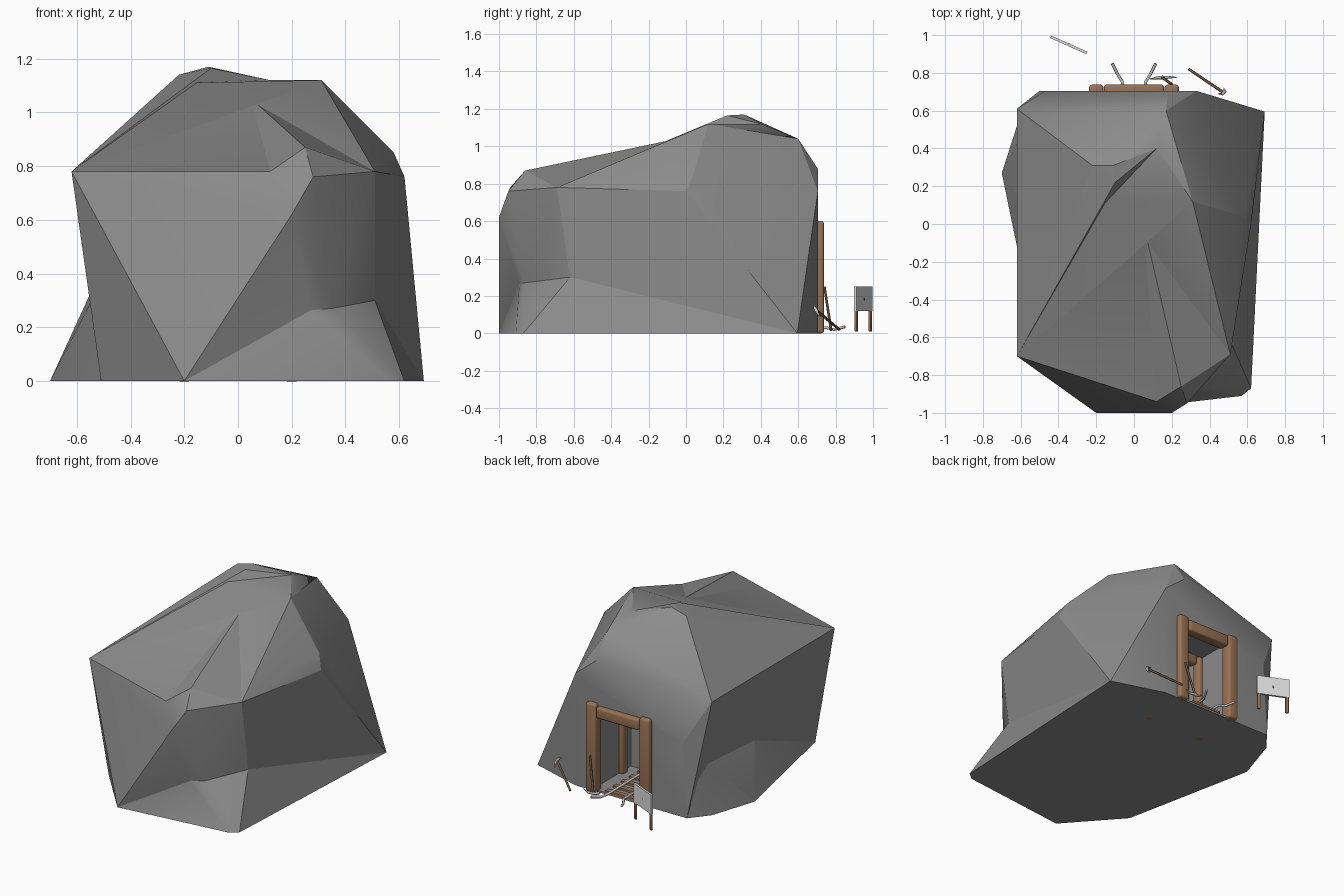
import bpy, bmesh, math
from mathutils import Vector

cube = bpy.data.objects.get("Cube")
if cube:
    bpy.data.objects.remove(cube, do_unlink=True)


def material(name, r, g, b):
    m = bpy.data.materials.new(name)
    m.use_nodes = True
    m.diffuse_color = (r, g, b, 1)
    m.node_tree.nodes["Principled BSDF"].inputs["Base Color"].default_value = (r, g, b, 1)
    return m


ROCK = material("rock_grey", .26, .26, .26)
WOOD = material("timber_brown", .32, .17, .09)
DARK = material("handle_brown", .15, .085, .05)
METAL = material("steel_grey", .58, .58, .59)
BOARD = material("sign_pale_grey", .72, .72, .72)


def finish(bm, name, mat):
    bmesh.ops.recalc_face_normals(bm, faces=bm.faces)
    mesh = bpy.data.meshes.new(name)
    bm.to_mesh(mesh)
    bm.free()
    mesh.materials.append(mat)
    ob = bpy.data.objects.new(name, mesh)
    bpy.context.collection.objects.link(ob)
    return ob


def select(ob):
    bpy.ops.object.select_all(action='DESELECT')
    ob.select_set(True)
    bpy.context.view_layer.objects.active = ob


def hull(name, points):
    bm = bmesh.new()
    for p in points:
        bm.verts.new(p)
    bmesh.ops.convex_hull(bm, input=bm.verts)
    bmesh.ops.delete(bm, geom=[v for v in bm.verts if not v.link_faces], context='VERTS')
    return finish(bm, name, ROCK)


def box(name, lo, hi, mat, bevel=0):
    lo, hi = Vector(lo), Vector(hi)
    bm = bmesh.new()
    bmesh.ops.create_cube(bm, size=1)
    for v in bm.verts:
        v.co = (lo + hi) / 2 + v.co * (hi - lo)
    if bevel:
        bmesh.ops.bevel(bm, geom=bm.edges[:], offset=bevel, segments=3, profile=.5, affect='EDGES')
    ob = finish(bm, name, mat)
    if bevel:
        select(ob)
        bpy.ops.object.shade_smooth_by_angle(angle=math.radians(40))
    return ob


def rod(name, points, radii, mat):
    """Round bar along a path, with a radius at each point."""
    cu = bpy.data.curves.new(name, 'CURVE')
    cu.dimensions = '3D'
    cu.bevel_depth = 1
    cu.bevel_resolution = 1
    cu.use_fill_caps = True
    sp = cu.splines.new('POLY')
    sp.points.add(len(points) - 1)
    for q, p, r in zip(sp.points, points, radii):
        q.co = (*p, 1)
        q.radius = r
    cu.materials.append(mat)
    ob = bpy.data.objects.new(name, cu)
    bpy.context.collection.objects.link(ob)
    return ob


def combine(ob, other, operation):
    mod = ob.modifiers.new("join", 'BOOLEAN')
    mod.operation = operation
    mod.solver = 'EXACT'
    mod.object = other
    select(ob)
    bpy.ops.object.modifier_apply(modifier=mod.name)
    bpy.data.objects.remove(other, do_unlink=True)


# Corners shared between the rock masses
left_brow, right_brow, mid_brow = (-.62, -.7, .78), (.51, -.69, .78), (.12, -.94, .78)
left_back, saddle = (-.62, .61, .78), (.05, 0, 1.05)
shoulder, shoulder_low = (.58, .04, .85), (.62, 0, .76)
hollow, right_foot = (.51, -.62, .3), (.692, .595, 0)
back_top, back_right, back_base = (.18, .705, .88), (.33, .705, .76), (.33, .705, 0)
back_ridge, cheek = (.17, .6, 1.04), (.28, -.95, .76)
left_toe, left_heel, front_toe = (-.51, -.65, 0), (-.5, .705, 0), (-.2, -1, 0)
left_step, left_fold = (-.47, .705, .5), (-.55, .05, .29)
crest_left, crest_right, crest_back = (-.18, .11, 1.11), (.31, .12, 1.12), (.12, .4, 1.12)

# Front mass of the boulder
boulder = hull("boulder", [
    left_brow, right_brow, mid_brow, left_back, saddle, shoulder, shoulder_low, hollow,
    right_foot, back_right, back_top, back_base, left_toe, left_heel, front_toe, left_step,
    cheek, (.2, -1, .62), (.36, -.85, .6), (.35, -.86, .27), (.27, -.89, .26), (.4, -.62, 0)])

# Knob on the front brow
knob = hull("knob", [mid_brow, right_brow, saddle, cheek, (.25, -.86, .87), (.1, -.5, .6)])

# Raised back, and the summit on top of it
crown = hull("crown", [
    left_brow, right_brow, left_back, shoulder, shoulder_low, back_top, back_right,
    right_foot, left_step, left_heel, back_base, crest_left, crest_right, crest_back, back_ridge])
summit = hull("summit", [
    left_brow, left_back, back_top, back_ridge, crest_left, crest_back,
    (-.22, .31, 1.14), (-.11, .31, 1.17), (-.1, .22, 1.165)])

# Flared foot at the front corner and spur on the other side
foot = hull("foot", [
    hollow, right_foot, front_toe, (.27, -.89, .265), (.35, -.86, .27),
    (.62, -.87, 0), (.57, -.91, 0), (0, 0, 0)])
spur = hull("spur", [
    left_fold, left_step, left_heel, left_toe, (-.6, .58, 0), (-.7, .27, 0), (0, .2, 0)])
for mass in (crown, summit, knob, foot, spur):
    combine(boulder, mass, 'UNION')

# Tunnel cut into the back
tunnel = box("tunnel", (-.2, .3, .012), (.2, .9, .57), ROCK)
combine(boulder, tunnel, 'DIFFERENCE')
select(boulder)
bpy.ops.object.shade_smooth_by_angle(angle=math.radians(22))

# Timber frames at the mouth and inside
for place, y, r, base in (("mouth", .7, .038, 0), ("inner", .4, .03, -.002)):
    for side, x in (("left", .2), ("right", -.2)):
        box(f"{place}_{side}_post", (x - r, y - r, base), (x + r, y + r, .6), WOOD, .016)
    box(f"{place}_lintel", (-.16, y - r, .51), (.16, y + r, .585), WOOD, .014)

# Track: sleepers and rails with bent broken ends
for i in range(5):
    y = .35 + i * .085
    box(f"sleeper_{i}", (-.11, y - .018, .012), (.11, y + .018, .026), WOOD)
for side, s in (("left", 1), ("right", -1)):
    rod(f"{side}_rail", [(s * .06, .3, .035), (s * .06, .75, .03), (s * .085, .79, .02), (s * .115, .85, .035)],
        [.008] * 4, METAL)


# Pickaxes
def pickaxe(name, butt, top, across):
    butt, top, across = Vector(butt), Vector(top), Vector(across)
    drop = (butt - top).normalized() * .02
    rod(name + "_handle", [butt, top], [.007, .008], DARK)
    rod(name + "_head", [top - across + drop, top - across / 2, top, top + across / 2, top + across + drop],
        [.002, .007, .01, .007, .002], METAL)


pickaxe("fallen_pickaxe", (.29, .82, .02), (.475, .695, .125), (.015, .015, -.03))
pickaxe("leaning_pickaxe", (.2, .74, .25), (.15, .775, .022), (.07, .004, -.008))

# Warning sign on two legs
sign = [box("sign_board", (-.105, -.007, .12), (.105, .007, .25), BOARD),
        box("sign_mark", (-.005, .007, .175), (.005, .008, .19), DARK)]
for side, x in (("left", .092), ("right", -.092)):
    sign.append(box(f"sign_{side}_leg", (x - .011, -.007, .01), (x + .011, .007, .12), WOOD, .004))
for part in sign:
    part.location = (-.345, .948, 0)
    part.rotation_euler.z = math.radians(-24)
